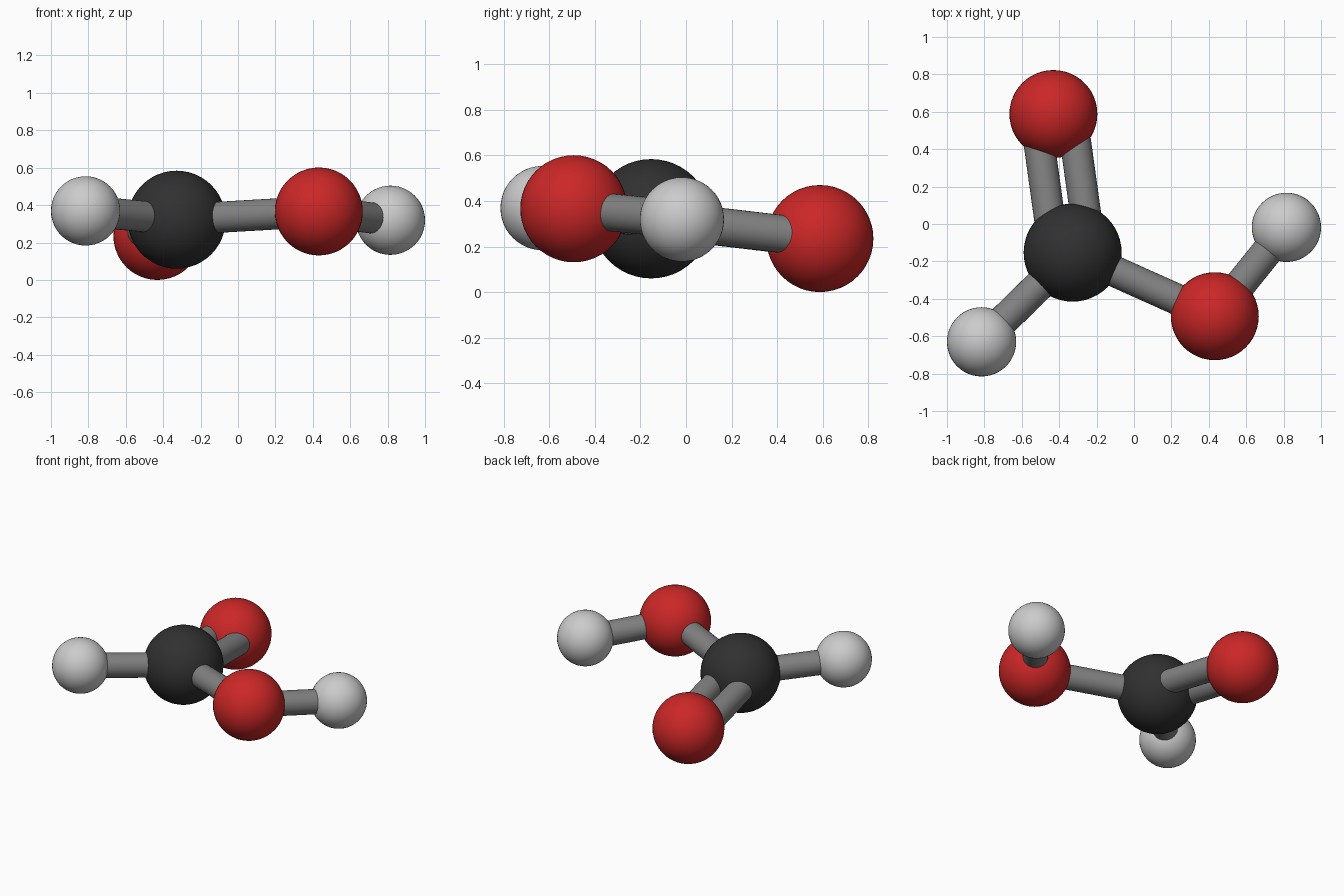
import bpy
from mathutils import Vector

if "Cube" in bpy.data.objects:
    bpy.data.objects.remove(bpy.data.objects["Cube"])


def material(name, rgb):
    m = bpy.data.materials.new(name)
    m.diffuse_color = (*rgb, 1)
    m.use_nodes = True
    m.node_tree.nodes["Principled BSDF"].inputs["Base Color"].default_value = m.diffuse_color
    return m


black = material("black", (0.03, 0.03, 0.03))
red = material("red", (0.6, 0.02, 0.02))
white = material("light_grey", (0.6, 0.6, 0.6))
grey = material("mid_grey", (0.22, 0.22, 0.22))


def finish(name, mat):
    o = bpy.context.object
    o.name = name
    o.data.materials.append(mat)
    bpy.ops.object.shade_smooth_by_angle()


def atom(name, pos, r, mat):
    bpy.ops.mesh.primitive_uv_sphere_add(segments=48, ring_count=24, radius=r, location=pos)
    finish(name, mat)


def bond(name, a, b, offset=Vector()):
    d = b - a
    bpy.ops.mesh.primitive_cylinder_add(
        vertices=32, radius=0.083, depth=d.length, location=(a + b) / 2 + offset,
        rotation=d.to_track_quat('Z', 'Y').to_euler())
    finish(name, grey)


# Atom centres
carbon = Vector((-0.328, -0.153, 0.322))
oxygen_double = Vector((-0.431, 0.588, 0.235))
oxygen_single = Vector((0.432, -0.493, 0.366))
hydrogen_left = Vector((-0.815, -0.63, 0.369))
hydrogen_right = Vector((0.815, -0.018, 0.319))

# Atoms
atom("carbon_ball", carbon, 0.262, black)
atom("oxygen_ball_back", oxygen_double, 0.235, red)
atom("oxygen_ball_front", oxygen_single, 0.235, red)
atom("hydrogen_ball_left", hydrogen_left, 0.185, white)
atom("hydrogen_ball_right", hydrogen_right, 0.185, white)

# Single bonds
bond("carbon_hydrogen_rod", carbon, hydrogen_left)
bond("carbon_oxygen_rod", carbon, oxygen_single)
bond("oxygen_hydrogen_rod", oxygen_single, hydrogen_right)

# Double bond: two rods side by side in the plane of the molecule
axis = oxygen_double - carbon
normal = (oxygen_single - carbon).cross(axis)
side = axis.cross(normal).normalized() * 0.097
bond("double_rod_right", carbon, oxygen_double, side)
bond("double_rod_left", carbon, oxygen_double, -side)
